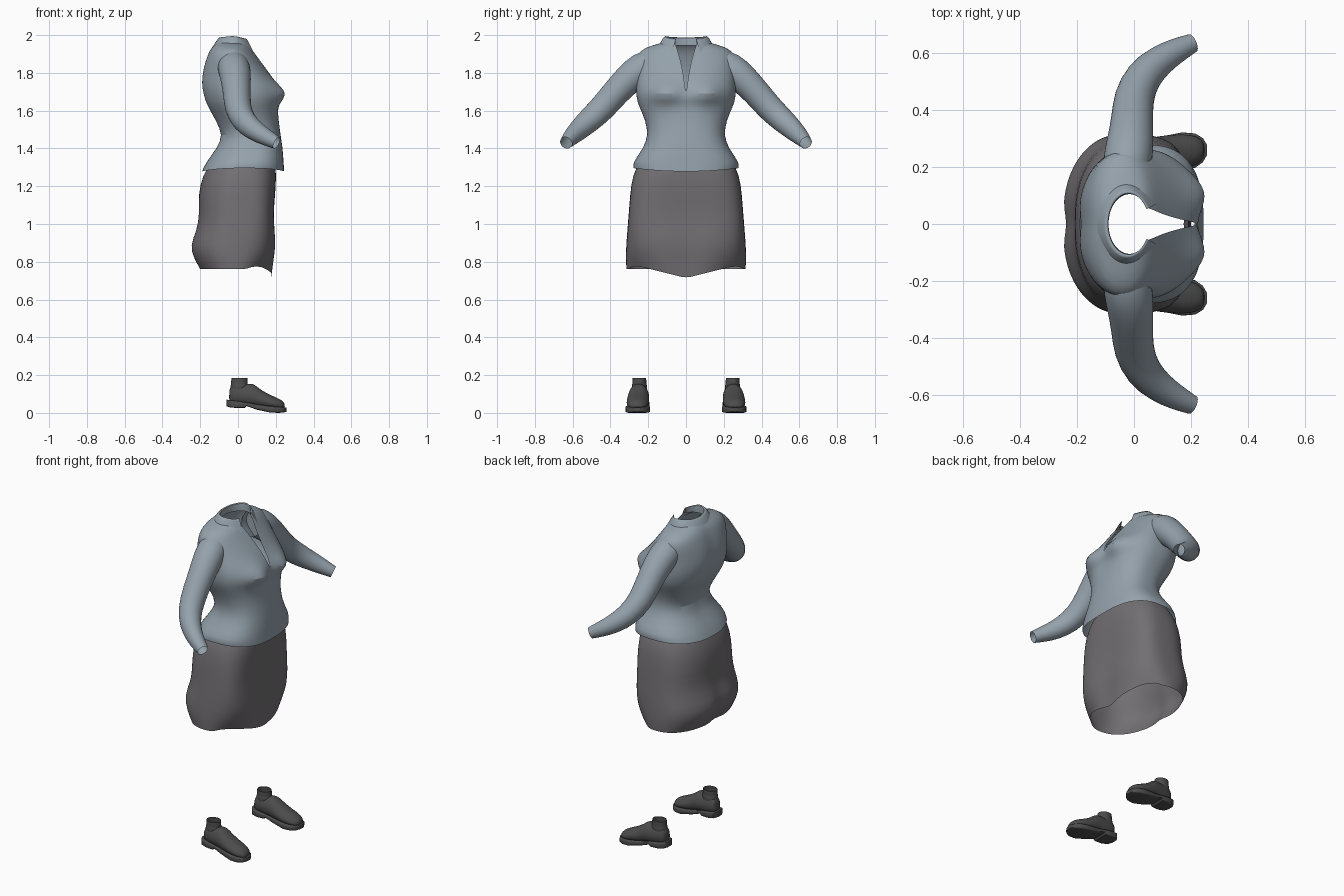
import bpy, bmesh
from math import sin, cos, pi, exp, asin, copysign
from mathutils import Vector

cube = bpy.data.objects.get("Cube")
if cube:
    bpy.data.objects.remove(cube, do_unlink=True)


def material(name, rgb):
    m = bpy.data.materials.new(name)
    m.use_nodes = True
    m.diffuse_color = (*rgb, 1)
    bsdf = next(n for n in m.node_tree.nodes if n.type == 'BSDF_PRINCIPLED')
    bsdf.inputs["Base Color"].default_value = (*rgb, 1)
    bsdf.inputs["Roughness"].default_value = 0.8
    return m


SHIRT = material("blue grey cloth", (0.30, 0.36, 0.41))
SKIRT = material("warm grey cloth", (0.17, 0.16, 0.17))
SHOE = material("dark leather", (0.075, 0.073, 0.075))


def bell(v, width):
    return exp(-(v / width) ** 2)


def power(v, n):
    return copysign(abs(v) ** (2 / n), v)


def ring(z, back, front, half, n_front=2.0, gap=0.0, n_back=2.3, seg=44):
    """Horizontal superellipse, starting and ending at the front, with an optional gap there."""
    start = asin(min(1, gap / half) ** (n_front / 2))
    mid, depth = (back + front) / 2, (front - back) / 2
    pts = []
    for i in range(seg + 1):
        a = start + (2 * pi - 2 * start) * i / seg
        n = n_front if cos(a) > 0 else n_back
        pts.append(Vector((mid + depth * power(cos(a), n), half * power(sin(a), n), z)))
    return pts


def loft(name, rings, mat, smooth=1, caps=False, mirror=False, angle=50):
    bm = bmesh.new()
    rows = [[bm.verts.new(p) for p in r] for r in rings]
    for low, high in zip(rows, rows[1:]):
        for i in range(len(low) - 1):
            bm.faces.new((low[i], low[i + 1], high[i + 1], high[i]))
    if caps:
        bm.faces.new(rows[0][:-1][::-1])
        bm.faces.new(rows[-1][:-1])
    bmesh.ops.remove_doubles(bm, verts=bm.verts, dist=0.0005)
    bmesh.ops.recalc_face_normals(bm, faces=bm.faces)
    mesh = bpy.data.meshes.new(name)
    bm.to_mesh(mesh)
    bm.free()
    ob = bpy.data.objects.new(name, mesh)
    bpy.context.collection.objects.link(ob)
    mesh.materials.append(mat)
    bpy.ops.object.select_all(action='DESELECT')
    ob.select_set(True)
    bpy.context.view_layer.objects.active = ob
    bpy.ops.object.shade_smooth_by_angle(angle=angle * pi / 180)
    if mirror:
        mod = ob.modifiers.new("other side", 'MIRROR')
        mod.use_axis = (False, True, False)
    if smooth:
        ob.modifiers.new("smooth", 'SUBSURF').levels = smooth
        ob.modifiers["smooth"].render_levels = smooth
    return ob


# Shirt body: z, back, front, half width, front squareness, neck opening
shirt = [
    (1.29, -.192, .245, .278, 2.7, 0), (1.325, -.172, .242, .284, 2.7, 0),
    (1.40, -.115, .237, .226, 2.6, 0), (1.47, -.083, .226, .2, 2.5, 0),
    (1.55, -.125, .215, .215, 2.5, 0), (1.62, -.165, .207, .248, 2.6, 0),
    (1.65, -.178, .212, .258, 2.6, 0), (1.69, -.19, .213, .265, 2.6, 0),
    (1.73, -.197, .205, .265, 2.5, .006), (1.77, -.197, .185, .262, 2.4, .011),
    (1.83, -.187, .143, .258, 2.2, .021), (1.895, -.165, .095, .262, 2, .037),
    (1.935, -.145, .07, .222, 2, .05), (1.96, -.115, .052, .125, 2, .058)]
rings = [ring(*row) for row in shirt]
for k, r in enumerate(rings):
    for p in r:
        if p.x > 0.05:   # bust
            p.x += .055 * bell(p.z - 1.69, .05) * bell(abs(p.y) - .11, .08)
        if p.x < 0:      # spine hollow
            p.x += .012 * bell(p.y, .05) * bell(p.z - 1.7, .25)
        if k == 0:       # hem a little higher at the sides
            p.z += .018 * (abs(p.y) / .28) ** 2 - .012
loft("shirt_body", rings, SHIRT)

# Folded collar with dropping front points
collar = [ring(1.945, -.09, .06, .105, 2, .058, 2),
          ring(1.992, -.088, .05, .105, 2, .05, 2),
          ring(1.985, -.105, .058, .118, 2, .055, 2),
          ring(1.945, -.13, .075, .145, 2, .072, 2)]
for k, r in enumerate(collar):
    for p in r:
        front = max(0, (p.x + .03) / .1) ** 2
        if k == 3:
            p.z -= .05 * front
            p.x += .03 * front
        elif k:
            p.z -= .012 * front
            p.z += .008 * bell(p.x + .03, .05)
loft("collar", collar, SHIRT)

# Sleeves: x, y, z, radius along the bent arm
path = [(-.03, .18, 1.845, .08), (-.02, .235, 1.825, .088), (-.012, .3, 1.772, .082),
        (-.006, .37, 1.70, .074), (-.002, .445, 1.61, .072), (.03, .52, 1.542, .066),
        (.09, .575, 1.492, .055), (.15, .61, 1.458, .045), (.205, .635, 1.43, .034)]
centres = [Vector(p[:3]) for p in path]
rings = []
for i, c in enumerate(centres):
    along = centres[min(i + 1, len(path) - 1)] - centres[max(i - 1, 0)]
    turn = along.to_track_quat('Z', 'X')
    rings.append([c + turn @ Vector((cos(a), sin(a), 0)) * path[i][3]
                  for a in (2 * pi * k / 20 for k in range(21))])
loft("sleeves", rings, SHIRT, mirror=True)

# Skirt: z, back, front, half width, front squareness
skirt = [(1.33, -.14, .195, .245, 2.5), (1.26, -.188, .204, .284, 3), (1.15, -.212, .196, .297, 3.6),
         (1.05, -.208, .19, .304, 3.8), (.97, -.222, .196, .311, 3.6), (.885, -.262, .204, .317, 3.1),
         (.82, -.24, .196, .32, 2.5), (.762, -.207, .188, .316, 2)]
rings = [ring(*row) for row in skirt]
for k, r in enumerate(rings):
    for p in r:
        low = max(0, min(1, (1.1 - p.z) / .25))
        if p.x > .05:    # hollow between the thighs and pointed front hem
            p.x -= .015 * low * bell(p.y, .06)
            if k == len(rings) - 1:
                p.z += .012 - .06 * max(0, 1 - abs(p.y) / .24)
        elif p.x < -.05:
            p.x += .022 * low * bell(p.y, .04)
loft("skirt", rings, SKIRT)


def shoe_rings(rows, n, taper):
    """Sections across the foot: x, half width, bottom, top."""
    out = []
    for x, half, low, high in rows:
        mid, tall = (low + high) / 2, (high - low) / 2
        section = []
        for k in range(25):
            a = 2 * pi * k / 24
            up = power(sin(a), n)
            side = half * power(cos(a), n) * (1 - taper * max(0, up))
            section.append(Vector((x, .247 + .05 * x + side, mid + tall * up)))
        out.append(section)
    return out


upper = [(-.047, .018, .06, .11), (-.04, .036, .05, .145), (-.01, .048, .045, .158),
         (.04, .053, .04, .152), (.08, .056, .035, .158), (.105, .059, .03, .134),
         (.15, .061, .025, .104), (.2, .058, .02, .083), (.235, .042, .018, .066),
         (.248, .02, .02, .048)]
loft("shoe_uppers", shoe_rings(upper, 2.5, .25), SHOE, caps=True, mirror=True)

sole = [(-.06, .024, .035, .07), (-.045, .045, .03, .068), (-.01, .053, .026, .064),
        (.035, .053, .026, .058), (.045, .051, .036, .056), (.1, .056, .017, .046),
        (.17, .066, .002, .037), (.215, .06, 0, .033), (.242, .042, .002, .031),
        (.256, .018, .006, .028)]
loft("shoe_soles", shoe_rings(sole, 7, 0), SHOE, smooth=0, caps=True, mirror=True, angle=40)

# Ankle cuffs, open on top
cuff = [ring(z, -.035 - g, .05 + g, .036 + g, n_back=2, seg=20)
        for z, g in ((.12, .004), (.145, .006), (.152, .001), (.17, .002), (.185, 0))]
for r in cuff:
    for p in r:
        p.y += .247
loft("ankle_cuffs", cuff, SHOE, mirror=True)
